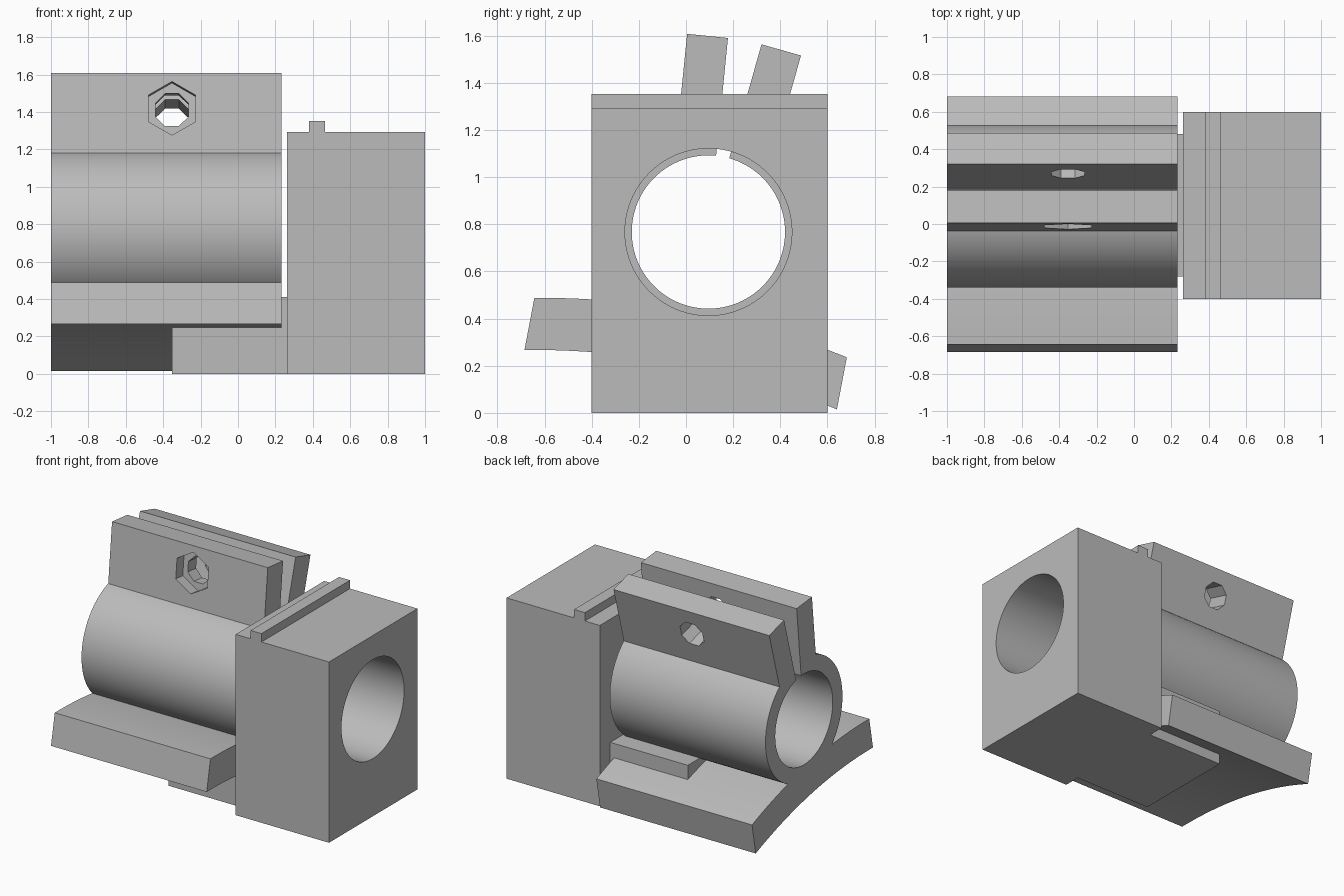
import bpy
import bmesh
from math import sin, cos, pi, radians
from mathutils import Vector

cube = bpy.data.objects.get("Cube")
if cube:
    bpy.data.objects.remove(cube, do_unlink=True)

grey = bpy.data.materials.new("plain grey")
grey.use_nodes = True
COLOR = (0.5, 0.5, 0.5, 1)
grey.diffuse_color = COLOR
grey.node_tree.nodes["Principled BSDF"].inputs["Base Color"].default_value = COLOR

X, Y, Z = Vector((1, 0, 0)), Vector((0, 1, 0)), Vector((0, 0, 1))
AXIS = Vector((0, 0.095, 0.767))       # centre line of the bore
LEFT, RIGHT = -1.0, 0.232              # ends of the clamp
OUTER, INNER, EAR_TIP = 0.435, 0.325, 0.827
THICK, BOLT = 0.174, 0.638


def prism(name, pts, origin, u, v, w, start, end):
    """Extrude the outline pts (in axes u, v) along w."""
    bm = bmesh.new()
    verts = [bm.verts.new(origin + u * a + v * b + w * start) for a, b in pts]
    face = bm.faces.new(verts)
    new = bmesh.ops.extrude_face_region(bm, geom=[face])["geom"]
    moved = [g for g in new if isinstance(g, bmesh.types.BMVert)]
    bmesh.ops.translate(bm, verts=moved, vec=w * (end - start))
    bmesh.ops.recalc_face_normals(bm, faces=bm.faces)
    mesh = bpy.data.meshes.new(name)
    bm.to_mesh(mesh)
    bm.free()
    mesh.materials.append(grey)
    obj = bpy.data.objects.new(name, mesh)
    bpy.context.collection.objects.link(obj)
    return obj


def box(name, x, y, z):
    pts = [(y[0], z[0]), (y[1], z[0]), (y[1], z[1]), (y[0], z[1])]
    return prism(name, pts, Vector(), Y, Z, X, *x)


def arc(radius, start, end, count):
    """Points on a circle, angles measured from straight up."""
    steps = [start + (end - start) * i / count for i in range(count + 1)]
    return [(radius * sin(a), radius * cos(a)) for a in steps]


def ring(radius, count, turn=0.0):
    return arc(radius, turn, turn + 2 * pi, count)[:-1]


def select(obj):
    bpy.ops.object.select_all(action='DESELECT')
    obj.select_set(True)
    bpy.context.view_layer.objects.active = obj


def cut(obj, cutter):
    select(obj)
    mod = obj.modifiers.new("cut", 'BOOLEAN')
    mod.operation, mod.solver, mod.object = 'DIFFERENCE', 'EXACT', cutter
    bpy.ops.object.modifier_apply(modifier=mod.name)
    bpy.data.objects.remove(cutter, do_unlink=True)


def smooth(obj):
    select(obj)
    bpy.ops.object.shade_smooth_by_angle(angle=radians(30))


# Bored end block with its top rib and the tongue under the clamp
block = box("end_block", (0.262, 1), (-0.4, 0.6), (0, 1.293))
cut(block, prism("bore_cutter", ring(0.354, 96), AXIS, Y, Z, X, 0, 1.2))
smooth(block)
box("top_rib", (0.38, 0.466), (-0.4, 0.6), (1.28, 1.353))
box("base_tongue", (-0.352, 0.27), (-0.28, 0.482), (0, 0.412))

# Split tube
ear_angles = radians(5.76), radians(15.8)
a, b = ear_angles[1], ear_angles[0] + 2 * pi
tube = prism("split_tube", arc(OUTER, a, b, 96) + arc(INNER, b, a, 96),
             AXIS, Y, Z, X, LEFT, RIGHT)
smooth(tube)

# Clamp ears with bolt holes, one with a hexagonal nut pocket
for name, angle, side in (("front_ear", ear_angles[0], -1),
                          ("back_ear", ear_angles[1], 1)):
    up = Vector((0, sin(angle), cos(angle)))
    out = Vector((0, cos(angle), -sin(angle))) * side
    outline = [(0, 0.36), (THICK, 0.36), (THICK, EAR_TIP), (0, EAR_TIP)]
    ear = prism(name, outline, AXIS, out, up, X, LEFT, RIGHT)
    centre = AXIS + up * BOLT + X * -0.353
    cut(ear, prism("hole_cutter", ring(0.095, 8, pi / 8), centre,
                   X, up, out, -0.1, THICK + 0.1))
    if side < 0:
        cut(ear, prism("pocket_cutter", ring(0.144, 6), centre,
                       X, up, out, THICK - 0.08, THICK + 0.1))

# Tilted saddle pad, arched above and below
front, back = Vector((0, -0.685, 0.267)), Vector((0, 0.64, 0.015))
along = (back - front).normalized()
rise = X.cross(along)
span = (back - front).length
arch = [(span * i / 32, 0.268 * (i / 32) * (1 - i / 32)) for i in range(33)]
lid = [(s, h + 0.2245) for s, h in reversed(arch)]
pad = prism("saddle_pad", arch + lid, front, along, rise, X, LEFT, RIGHT)
smooth(pad)
